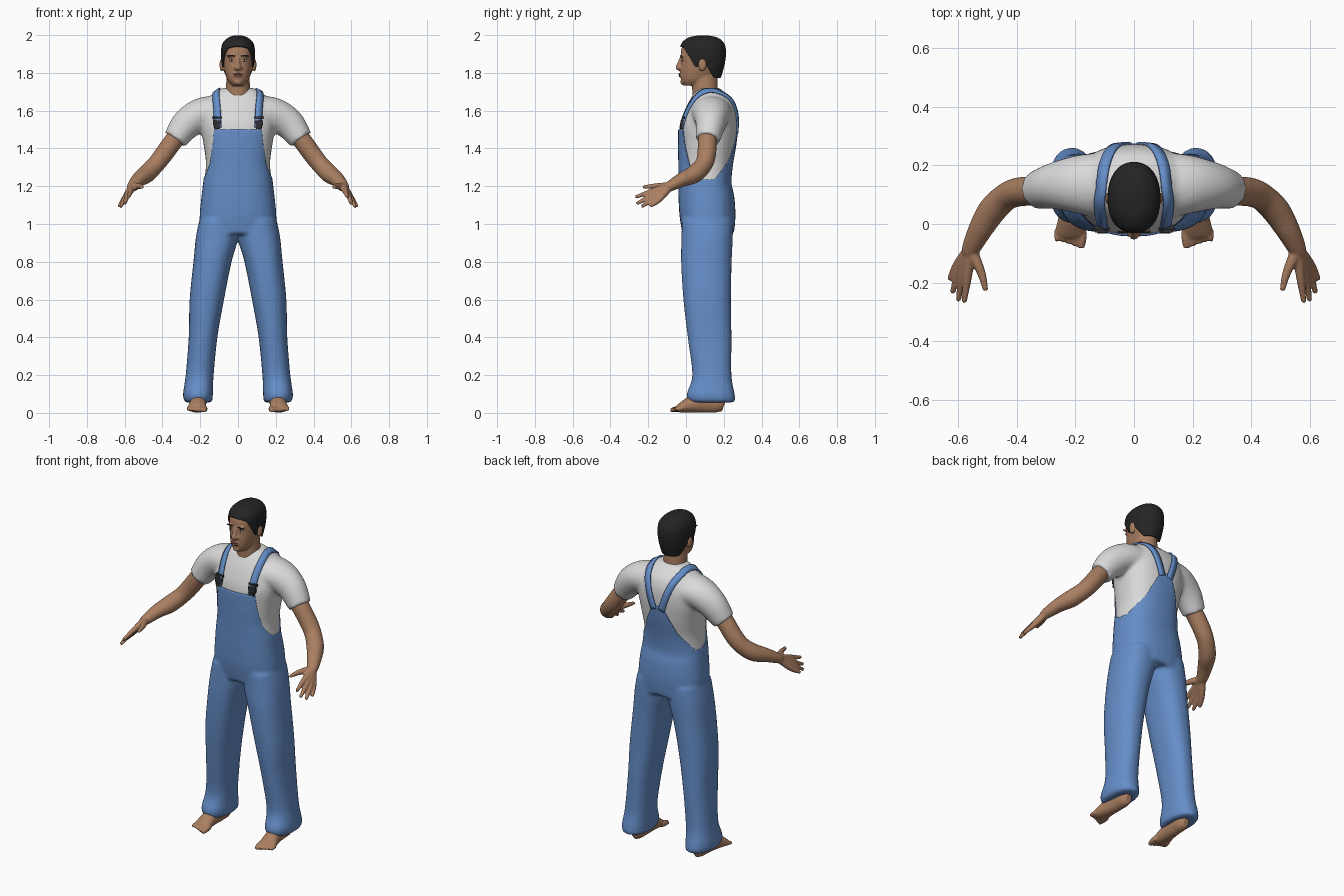
import bpy
import bmesh
from math import sin, cos, pi, atan2, copysign
from mathutils import Vector, Matrix
from mathutils.bvhtree import BVHTree

cube = bpy.data.objects.get("Cube")
if cube:
    bpy.data.objects.remove(cube)


def material(name, *rgb):
    mat = bpy.data.materials.new(name)
    mat.use_nodes = True
    mat.diffuse_color = (*rgb, 1)
    mat.node_tree.nodes["Principled BSDF"].inputs["Base Color"].default_value = (*rgb, 1)
    return mat


denim = material("denim blue", .13, .27, .58)
cotton = material("white cotton", .7, .7, .7)
skin = material("warm skin", .40, .21, .12)
black = material("black hair", .018, .018, .018)
plastic = material("dark plastic", .03, .03, .035)
lip = material("lip brown", .25, .10, .07)
white = material("eye white", .6, .57, .53)


def spline(rows, steps=6):
    """Smooth interpolation through rows of any dimension."""
    pts = [Vector(r) for r in rows]
    pts = [pts[0] * 2 - pts[1]] + pts + [pts[-1] * 2 - pts[-2]]
    out = []
    for a, b, c, d in zip(pts, pts[1:], pts[2:], pts[3:]):
        for i in range(steps):
            t = i / steps
            out.append(b + (c - a) * (t / 2) + (a * 2 - b * 5 + c * 4 - d) * (t * t / 2)
                       + (b * 3 - a - c * 3 + d) * (t ** 3 / 2))
    return out + [pts[-2]]


def lookup(table, x):
    """Piecewise linear value from a table of pairs."""
    for (x0, y0), (x1, y1) in zip(table, table[1:]):
        if x <= x1:
            return y0 + (y1 - y0) * (x - x0) / (x1 - x0)
    return table[-1][1]


def loft(bm, rows, side=1, level=False, power=2.0, segments=32):
    """Skin rows of (x, y, z, half width, half depth); level keeps rings horizontal."""
    pts = spline(rows)
    rings = []
    for i, p in enumerate(pts):
        u, v = Vector((1, 0, 0)), Vector((0, 1, 0))
        if not level:
            t = (pts[min(i + 1, len(pts) - 1)] - pts[max(i - 1, 0)])[:3]
            t = Vector(t).normalized()
            u = t.cross(Vector((0, 0, 1))).normalized()
            v = u.cross(t)
        ring = []
        for k in range(segments):
            c, s = cos(2 * pi * k / segments), sin(2 * pi * k / segments)
            c, s = (copysign(abs(w) ** (2 / power), w) for w in (c, s))
            co = Vector(p[:3]) + u * (p[3] * c) + v * (p[4] * s)
            ring.append(bm.verts.new((co.x * side, co.y, co.z)))
        rings.append(ring)
    for r, q in zip(rings, rings[1:]):
        for k in range(segments):
            j = (k + 1) % segments
            bm.faces.new((r[k], r[j], q[j], q[k]))
    bm.faces.new(rings[0][::-1])
    bm.faces.new(rings[-1])


def bands(*rows):
    """Rows of (z, half width, front y, back y) turned into loft rows."""
    return [(0, (f + b) / 2, z, w, (b - f) / 2) for z, w, f, b in rows]


def ball(bm, centre, radii):
    bmesh.ops.create_uvsphere(bm, u_segments=20, v_segments=12, radius=1,
                              matrix=Matrix.Translation(centre) @ Matrix.Diagonal((*radii, 1)))


def box(bm, centre, size):
    bmesh.ops.create_cube(bm, size=1,
                          matrix=Matrix.Translation(centre) @ Matrix.Diagonal((*size, 1)))


def finish(bm, name, mat, voxel=0, smooth=True):
    """Make an object; with a voxel size, fuse all its parts into one skin."""
    bmesh.ops.recalc_face_normals(bm, faces=bm.faces)
    me = bpy.data.meshes.new(name)
    bm.to_mesh(me)
    bm.free()
    ob = bpy.data.objects.new(name, me)
    bpy.context.collection.objects.link(ob)
    if voxel:
        fuse = ob.modifiers.new("fuse", 'REMESH')
        fuse.mode, fuse.voxel_size = 'VOXEL', voxel
        relax = ob.modifiers.new("relax", 'SMOOTH')
        relax.factor, relax.iterations = .5, 4
        graph = bpy.context.evaluated_depsgraph_get()
        me = bpy.data.meshes.new_from_object(ob.evaluated_get(graph))
        ob.modifiers.clear()
        ob.data = me
    me.materials.clear()
    me.materials.append(mat)
    if smooth:
        me.shade_smooth()
    return ob


def trim(mesh, name, mat, rule, thick=0, offset=1):
    """Copy of a mesh cut cleanly along rule = 0, keeping the positive side."""
    bm = bmesh.new()
    bm.from_mesh(mesh)
    val = {v: rule(v.co) or 1e-6 for v in bm.verts}
    cuts = []
    for e in [e for e in bm.edges if val[e.verts[0]] * val[e.verts[1]] < 0]:
        a, b = e.verts
        cuts.append(bmesh.utils.edge_split(e, a, val[a] / (val[a] - val[b]))[1])
    val.update((v, 0) for v in cuts)
    bmesh.ops.connect_verts(bm, verts=cuts)
    drop = [f for f in bm.faces if sum(val[v] for v in f.verts) < 0]
    bmesh.ops.delete(bm, geom=drop, context='FACES')
    ob = finish(bm, name, mat)
    if thick:
        shell = ob.modifiers.new("cloth", 'SOLIDIFY')
        shell.thickness, shell.offset = thick, offset
    return ob


def tree(ob):
    return BVHTree.FromPolygons([v.co for v in ob.data.vertices],
                                [p.vertices for p in ob.data.polygons])


def front_y(bvh, x, z):
    return bvh.ray_cast(Vector((x, -1, z)), Vector((0, 1, 0)))[0].y


# Clothed body: torso, sleeves and trouser legs fused together
bm = bmesh.new()
loft(bm, bands((.95, .195, -.015, .25), (1.05, .198, -.03, .257), (1.15, .188, -.035, .25),
               (1.22, .18, -.035, .236), (1.32, .17, -.036, .245), (1.42, .182, -.038, .262),
               (1.52, .198, -.034, .272), (1.6, .19, -.008, .268), (1.66, .162, .022, .245),
               (1.7, .118, .048, .2), (1.72, .08, .07, .18)), level=True, power=2.4)
for side in (1, -1):
    loft(bm, [(.1, .132, 1.59, .115, .09), (.19, .135, 1.58, .1, .088),
              (.27, .13, 1.53, .08, .082), (.335, .115, 1.447, .064, .064)], side)
    loft(bm, [(.21, .138, .06, .07, .118), (.212, .131, .1, .074, .122),
              (.203, .137, .2, .069, .099), (.185, .125, .4, .071, .111),
              (.165, .112, .6, .086, .121), (.135, .108, .8, .096, .129),
              (.11, .112, .93, .108, .131), (.1, .113, 1.02, .1, .13)], side, True, 2.3)
body = finish(bm, "clothed_body", cotton, .011)
body_tree = tree(body)

# Overalls edge: bib in front, low under the arms, rising panel behind
EDGE = [(0, 1.5), (.79, 1.5), (.85, 1.42), (1.02, 1.315), (1.23, 1.26), (1.5, 1.235),
        (1.8, 1.235), (2.05, 1.28), (2.4, 1.34), (2.8, 1.46), (2.92, 1.5), (3.2, 1.5)]


def above_denim(co):
    return co.z - lookup(EDGE, atan2(abs(co.x), .11 - co.y))


trim(body.data, "shirt", cotton, above_denim)
trim(body.data, "overalls", denim, lambda co: -above_denim(co), .005)
bpy.data.objects.remove(body)

# Straps lying on the shirt, with buckles at the bib
STRAP = [(.11, -.03, 1.51), (.115, -.01, 1.6), (.12, .04, 1.67), (.12, .12, 1.72),
         (.106, .2, 1.7), (.08, .25, 1.64), (.055, .27, 1.57), (.026, .28, 1.48)]
for side, word in ((1, "left"), (-1, "right")):
    path = []
    for p in spline(STRAP):
        co, normal, *_ = body_tree.find_nearest(Vector((p.x * side, p.y, p.z)))
        path.append((co + normal * .004, normal))
    bm = bmesh.new()
    pairs = []
    for i, (co, normal) in enumerate(path):
        along = path[min(i + 1, len(path) - 1)][0] - path[max(i - 1, 0)][0]
        across = along.cross(normal).normalized() * .019
        pairs.append([bm.verts.new(co + across), bm.verts.new(co - across)])
    for (a, b), (c, d) in zip(pairs, pairs[1:]):
        bm.faces.new((a, b, d, c))
    strap = finish(bm, word + "_strap", denim)
    shell = strap.modifiers.new("cloth", 'SOLIDIFY')
    shell.thickness, shell.offset = .009, 0
    bm = bmesh.new()
    for z, wide, tall in ((1.512, .03, .02), (1.535, .046, .028), (1.562, .052, .014)):
        box(bm, (.11 * side, front_y(body_tree, .11 * side, z) - .008, z), (wide, .016, tall))
    finish(bm, word + "_buckle", plastic, smooth=False)

    # Arm with hand: fingers start at the wrist so they form the palm
    bm = bmesh.new()
    loft(bm, [(.3, .115, 1.49, .05, .05), (.345, .113, 1.435, .05, .05),
              (.4, .108, 1.36, .049, .049), (.44, .09, 1.31, .047, .047),
              (.485, .045, 1.265, .048, .048), (.525, -.02, 1.235, .041, .038),
              (.557, -.085, 1.2, .031, .028), (.565, -.11, 1.187, .02, .02)], side)
    wrist = (.558, -.085, 1.2, .022, .022)
    for knuckle, tip in (((.568, -.18, 1.173), (.58, -.268, 1.142)),
                         ((.584, -.175, 1.154), (.6, -.262, 1.107)),
                         ((.597, -.16, 1.14), (.62, -.235, 1.092)),
                         ((.604, -.14, 1.13), (.63, -.19, 1.094)),
                         ((.522, -.165, 1.2), (.506, -.228, 1.195))):
        loft(bm, [wrist, (*knuckle, .015, .015), (*tip, .009, .009)], side)
    finish(bm, word + "_arm", skin, .005)

    # Bare foot with toes
    bm = bmesh.new()
    loft(bm, [(.205, .2, .036, .02, .03), (.205, .17, .046, .035, .045),
              (.207, .1, .06, .04, .06), (.212, .03, .045, .044, .045),
              (.217, -.02, .029, .05, .029), (.219, -.045, .02, .048, .018)], side)
    loft(bm, [(.206, .13, .04, .038, .045), (.206, .135, .16, .038, .042)], side, True)
    for i in range(5):
        x, r = .178 + .021 * i, .016 - .0015 * i
        loft(bm, [(x, -.02, .024, r, r), (x, -.05, .02, r, r),
                  (x + .002, -.082 + .008 * i, .013, r * .7, r * .7)], side)
    finish(bm, word + "_foot", skin, .005)

# Head with neck, nose and ears
bm = bmesh.new()
loft(bm, bands((1.62, .074, .035, .18), (1.7, .066, .033, .17), (1.79, .06, .03, .165)),
     level=True)
loft(bm, bands((1.733, .03, -.012, .06), (1.76, .054, -.026, .125), (1.8, .069, -.03, .165),
               (1.84, .077, -.028, .185), (1.88, .082, -.027, .198), (1.92, .082, -.026, .203),
               (1.96, .07, -.008, .19), (1.988, .035, .04, .14)), level=True, power=2.2)
loft(bm, [(0, -.022, 1.885, .009, .009), (0, -.034, 1.85, .011, .012),
          (0, -.041, 1.828, .016, .013), (0, -.03, 1.818, .013, .009)])
ball(bm, (0, -.024, 1.79), (.026, .012, .016))
ball(bm, (0, -.016, 1.752), (.022, .014, .015))
for side in (1, -1):
    ball(bm, (.015 * side, -.03, 1.826), (.009, .012, .008))
    ball(bm, (.032 * side, -.02, 1.888), (.026, .01, .008))
    ball(bm, (.086 * side, .087, 1.842), (.012, .022, .034))
head = finish(bm, "head", skin, .005)
face = tree(head)


def feature(name, x, z, radii, mat, out=0):
    bm = bmesh.new()
    ball(bm, (x, front_y(face, x, z) - out, z), radii)
    finish(bm, name, mat)


# Face details
feature("upper_lip", 0, 1.794, (.024, .004, .005), lip)
feature("lower_lip", 0, 1.784, (.02, .004, .006), lip)
for side, word in ((1, "left"), (-1, "right")):
    feature(word + "_eye", .033 * side, 1.866, (.015, .004, .006), white)
    feature(word + "_iris", .033 * side, 1.866, (.006, .003, .006), black, .002)
    feature(word + "_eyebrow", .036 * side, 1.89, (.022, .004, .004), black)

# Hair cap cut along the hairline
HAIRLINE = [(-.06, 1.955), (-.01, 1.93), (.02, 1.88), (.05, 1.83), (.072, 1.83),
            (.09, 1.86), (.115, 1.83), (.15, 1.775), (.3, 1.765)]
bm = bmesh.new()
loft(bm, bands((1.74, .06, .01, .172), (1.8, .077, -.01, .193), (1.86, .088, -.03, .208),
               (1.92, .09, -.035, .212), (1.96, .08, -.022, .2), (1.988, .05, .015, .165),
               (1.999, .014, .07, .11)), level=True, power=2.2)
cap = finish(bm, "hair_form", black, .006)
trim(cap.data, "hair", black, lambda co: co.z - lookup(HAIRLINE, co.y), .012, -1)
bpy.data.objects.remove(cap)
